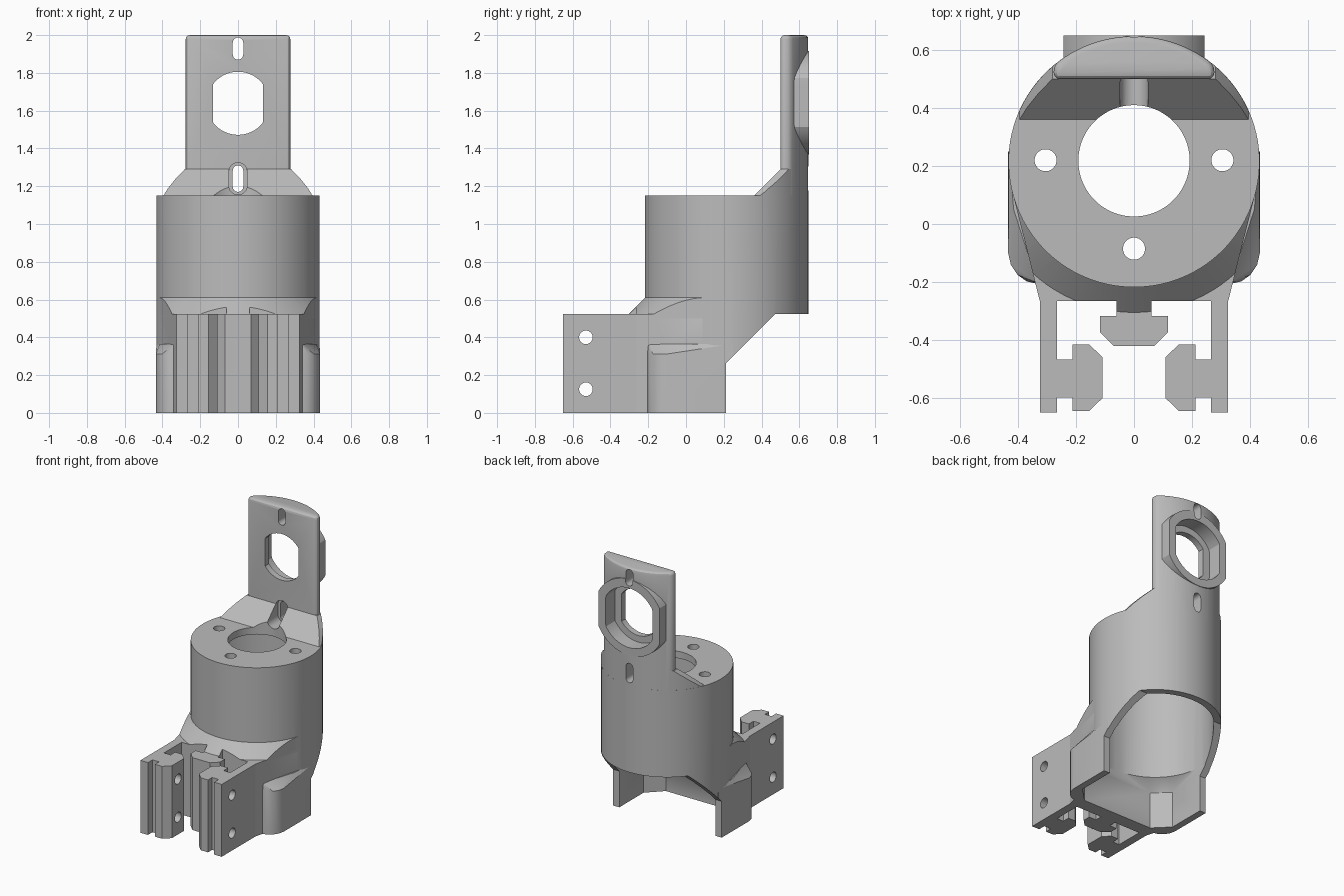
import bpy, bmesh, math

if "Cube" in bpy.data.objects:
    bpy.data.objects.remove(bpy.data.objects["Cube"])

CY, R = 0.215, 0.433          # axis and radius of the round housing
SHELF = 0.523                 # height of the clamp top

grey = bpy.data.materials.new("plain_grey")
grey.diffuse_color = (0.5, 0.5, 0.5, 1)
grey.use_nodes = True
grey.node_tree.nodes["Principled BSDF"].inputs["Base Color"].default_value = grey.diffuse_color


def finish(name, bm):
    bmesh.ops.recalc_face_normals(bm, faces=bm.faces)
    me = bpy.data.meshes.new(name)
    bm.to_mesh(me)
    bm.free()
    me.materials.append(grey)
    ob = bpy.data.objects.new(name, me)
    bpy.context.scene.collection.objects.link(ob)
    return ob


def prism(name, profile, a, b, axis="z"):
    """Extrude a 2D outline from a to b along the axis."""
    place = {"z": lambda p, t: (p[0], p[1], t),
             "y": lambda p, t: (p[0], t, p[1]),
             "x": lambda p, t: (t, p[0], p[1])}[axis]
    bm = bmesh.new()
    lo = [bm.verts.new(place(p, a)) for p in profile]
    hi = [bm.verts.new(place(p, b)) for p in profile]
    bm.faces.new(lo)
    bm.faces.new(hi)
    n = len(profile)
    for i in range(n):
        j = (i + 1) % n
        bm.faces.new((lo[i], lo[j], hi[j], hi[i]))
    return finish(name, bm)


def hull(name, layers):
    """Convex solid around outlines given as (outline, z)."""
    bm = bmesh.new()
    for outline, z in layers:
        for x, y in outline:
            bm.verts.new((x, y, z))
    bmesh.ops.convex_hull(bm, input=bm.verts)
    bmesh.ops.delete(bm, geom=[v for v in bm.verts if not v.link_faces], context="VERTS")
    bmesh.ops.dissolve_limit(bm, angle_limit=0.002, verts=bm.verts, edges=bm.edges)
    return finish(name, bm)


def circle(x, y, r, n=96, clip=9):
    pts = [(math.cos(2 * math.pi * (i + .5) / n) * r, math.sin(2 * math.pi * (i + .5) / n) * r)
           for i in range(n)]
    return [(x + max(-clip, min(clip, u)), y + v) for u, v in pts]


def slot(w, z0, z1, n=12):
    top = [(w * math.cos(math.pi * i / n), z1 - w + w * math.sin(math.pi * i / n)) for i in range(n + 1)]
    return top + [(-x, z0 + z1 - z) for x, z in top]


def mirrored(half):
    return half + [(-x, y) for x, y in reversed(half)]


def apply_mod(ob, mod):
    bpy.context.view_layer.objects.active = ob
    bpy.ops.object.modifier_apply(modifier=mod.name)


def combine(ob, other, op):
    mod = ob.modifiers.new("combine", "BOOLEAN")
    mod.operation, mod.solver, mod.object = op, "EXACT", other
    apply_mod(ob, mod)
    bpy.data.objects.remove(other)


def add(ob, other):
    combine(ob, other, "UNION")


def cut(ob, other):
    combine(ob, other, "DIFFERENCE")


def keep(ob, other):
    combine(ob, other, "INTERSECT")


# Round housing
body = prism("motor_mount", circle(0, CY, R), 0, 1.15)

# Tapered base that blends the housing into the clamp
front = [(0.325, -0.265), (0.335, -0.2), (-0.335, -0.2), (-0.325, -0.265)]
base_outline = circle(0, CY, R - 0.0005) + front
add(body, hull("base", [(base_outline, 0), (base_outline, SHELF)]))

# Conical skirt under the housing, limited to the base outline and key
skirt = hull("skirt", [(base_outline, 0.5), (base_outline, 0.7)])
add(skirt, prism("key_strip", mirrored([(0.06, -0.2), (0.06, -0.314)]), 0.5, 0.7))
keep(skirt, hull("cone", [(circle(0, CY, R + 0.11), 0.5), (circle(0, CY, R - 0.02), 0.63)]))
add(body, skirt)

# Side bulges with sloping tops
bulge = mirrored([(0.434, 0.25), (0.434, -0.1), (0.425, -0.14), (0.402, -0.175),
                  (0.37, -0.198), (0.33, -0.207)])
bulge_top = mirrored([(0.432, 0.25), (0.415, 0.05), (0.335, -0.2)])
add(body, hull("bulge", [(bulge, 0), (bulge, 0.312), (bulge_top, 0.365)]))

# Back undercut
cut(body, prism("undercut", [(0.212, -0.5), (0.212, 0.262), (0.473, SHELF), (1, SHELF), (1, -0.5)],
                -1, 1, "x"))

# Sloping gusset
gusset = prism("gusset", [(0.33, 1.12), (0.5, 1.29), (0.7, 1.29), (0.7, 1.12)], -0.5, 0.5, "x")
keep(gusset, prism("round_limit", circle(0, CY, R - 0.0005), 1.0, 1.5))
keep(gusset, prism("side_limit", mirrored([(0.41, 1.1), (0.395, 1.15), (0.37, 1.19),
                                           (0.33, 1.24), (0.277, 1.295)]), -1, 1, "y"))
add(body, gusset)

# Upright plate with curved back and softened edges
half_angle = math.asin(0.277 / R)
arc = []
for i in range(25):
    t = half_angle * (1 - i / 12)
    arc.append((R * math.sin(t), CY + (R - 0.0003) * math.cos(t)))
plate = prism("plate", [(-0.277, 0.5), (0.277, 0.5)] + arc, 1.112, 2.0)
bev = plate.modifiers.new("soft_edges", "BEVEL")
bev.width, bev.segments = 0.022, 3
bev.limit_method, bev.angle_limit = "ANGLE", math.radians(30)
apply_mod(plate, bev)
add(body, plate)

# Bearing boss on the back of the plate
BZ = 1.642
add(body, prism("boss", circle(0, BZ, 0.275, 96, 0.243), 0.52, 0.65, "y"))

# Motor cavity: round above, chamfered square below
cut(body, prism("cavity", circle(0, CY, 0.383), -0.1, 1.1))
square = mirrored([(0.385, CY + 0.28), (0.385, CY - 0.28), (0.28, CY - 0.385)])
square += [(0.28, CY + 0.385), (-0.28, CY + 0.385)]
cut(body, hull("pocket", [(square, -0.1), (square, 0.262), (circle(0, CY, 0.382), 0.33)]))

# Shaft bore and screw holes in the top
cut(body, prism("bore", circle(0, 0.218, 0.192), 0.9, 1.5))
for x, y in ((0.305, 0.22), (-0.305, 0.22), (0, -0.085)):
    cut(body, prism("screw_hole", circle(x, y, 0.038, 32), 0.9, 1.4))

# Plate window, bearing recess and slots
cut(body, prism("window", circle(0, BZ - 0.003, 0.167, 64, 0.133), 0.3, 0.9, "y"))
cut(body, prism("recess", circle(0, BZ - 0.003, 0.215, 64, 0.187), 0.545, 0.9, "y"))
cut(body, prism("top_slot", slot(0.028, 1.87, 1.987), 0.3, 0.9, "y"))
cut(body, prism("low_slot", slot(0.028, 1.17, 1.31), 0.3, 0.9, "y"))
cut(body, prism("low_slot_head", slot(0.048, 1.155, 1.325), 0.2, 0.525, "y"))

# Clamp jaws with inward keys and bolt holes
jaw = [(0.325, -0.265), (0.325, -0.65), (0.265, -0.65), (0.265, -0.598), (0.212, -0.598),
       (0.212, -0.645), (0.155, -0.645), (0.108, -0.6), (0.108, -0.46), (0.155, -0.415),
       (0.212, -0.415), (0.212, -0.467), (0.265, -0.467), (0.265, -0.265)]
parts = [body]
for side, s in (("right", 1), ("left", -1)):
    ob = prism("clamp_jaw_" + side, [(s * x, y) for x, y in jaw], 0, SHELF)
    for z in (0.125, 0.4):
        cut(ob, prism("bolt_hole", circle(-0.53, z, 0.036, 32), -1, 1, "x"))
    parts.append(ob)

# Centre key
parts.append(prism("centre_key", mirrored([(0.06, -0.265), (0.06, -0.317), (0.117, -0.317),
                                           (0.117, -0.373), (0.07, -0.42)]), 0, SHELF))

# Smooth the curved walls, keep the edges sharp
for ob in parts:
    bpy.ops.object.select_all(action="DESELECT")
    ob.select_set(True)
    bpy.context.view_layer.objects.active = ob
    bpy.ops.object.shade_smooth_by_angle(angle=math.radians(25))
